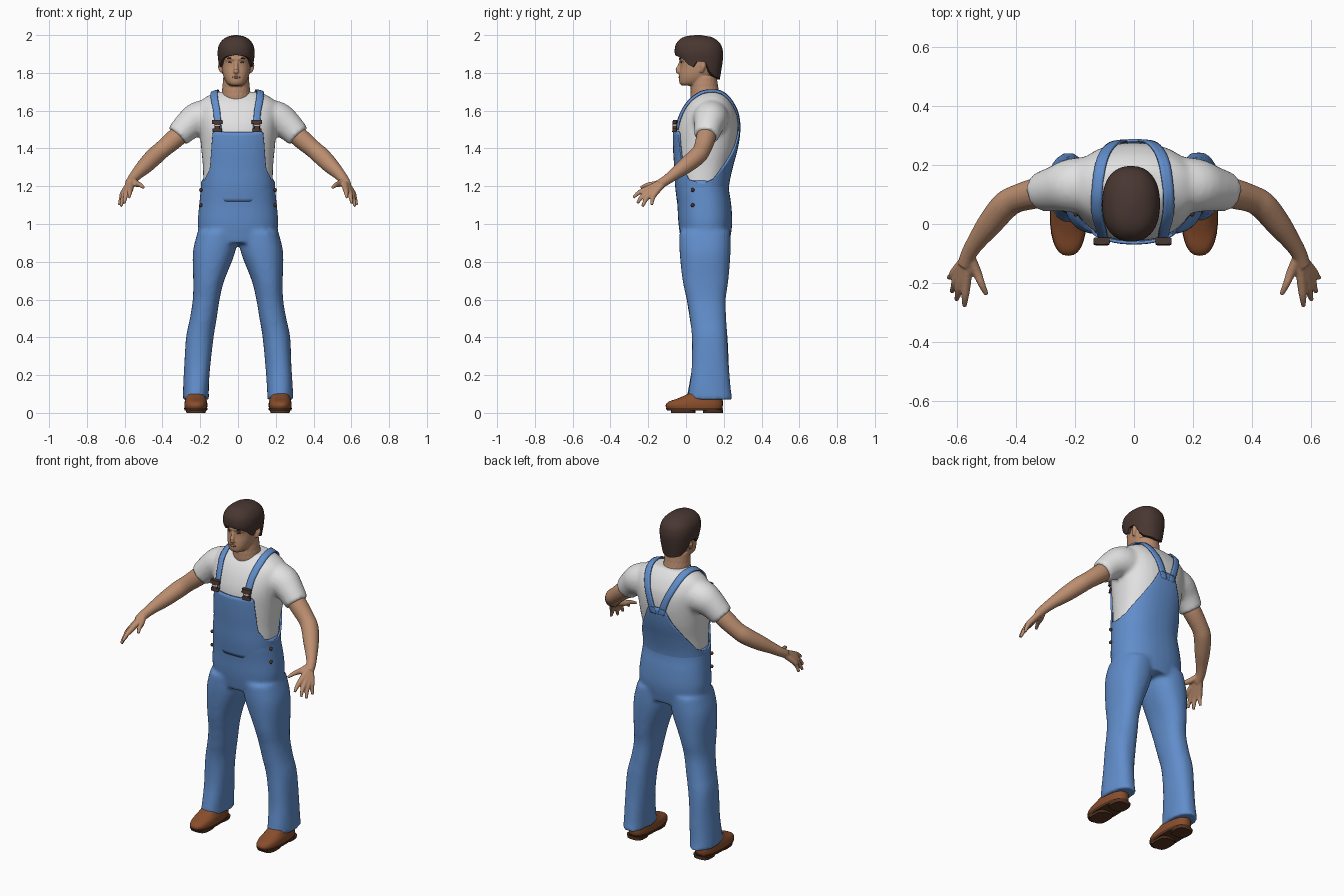
import bpy, bmesh, math
from mathutils import Vector

cube = bpy.data.objects.get("Cube")
if cube:
    bpy.data.objects.remove(cube, do_unlink=True)


def material(name, r, g, b):
    m = bpy.data.materials.new(name)
    m.use_nodes = True
    m.diffuse_color = (r, g, b, 1)
    node = m.node_tree.nodes["Principled BSDF"]
    node.inputs["Base Color"].default_value = (r, g, b, 1)
    node.inputs["Roughness"].default_value = 0.8
    return m


DENIM = material("denim blue", 0.12, 0.27, 0.6)
COTTON = material("white cotton", 0.76, 0.76, 0.76)
SKIN = material("skin", 0.5, 0.27, 0.16)
LIP = material("lip", 0.36, 0.16, 0.1)
HAIR = material("dark hair", 0.065, 0.038, 0.031)
LEATHER = material("brown leather", 0.25, 0.075, 0.025)
SOLE = material("dark sole", 0.09, 0.035, 0.015)
METAL = material("pale metal", 0.5, 0.42, 0.36)
MID = -0.01  # the head and straps sit a touch to one side


def spline(rows, steps=5):
    """Smooth curve through rows of numbers."""
    rows = [Vector(r) for r in rows]
    pts = [rows[0]] + rows + [rows[-1]]
    out = []
    for a, b, c, d in zip(pts, pts[1:], pts[2:], pts[3:]):
        for k in range(steps):
            t = k / steps
            out.append(b + (c - a) * (t / 2) + (2 * a - 5 * b + 4 * c - d) * (t * t / 2)
                       + (3 * b - a - 3 * c + d) * (t ** 3 / 2))
    return out + [rows[-1]]


def outline(cx, front, back, rx, z, a, p=2.3):
    """Point on a rounded section; angle a is 0 at the front."""
    s, c = math.sin(a), math.cos(a)
    q = 2 / p
    return Vector((cx + rx * math.copysign(abs(s) ** q, s),
                   (front + back) / 2 - (back - front) / 2 * math.copysign(abs(c) ** q, c), z))


def body(rows, n=32, p=2.3):
    """Rings from rows of z, centre x, front y, back y, half width."""
    return [[outline(r[1], r[2], r[3], r[4], r[0], math.tau * i / n, p) for i in range(n)]
            for r in (spline(rows) if len(rows) > 2 else rows)]


def tube(rows, n=14):
    """Rings along a path of x, y, z, radius."""
    path = spline(rows, 4)
    rings = []
    for i, r in enumerate(path):
        d = path[min(i + 1, len(path) - 1)].xyz - path[max(i - 1, 0)].xyz
        q = d.to_track_quat('Z', 'X')
        rings.append([r.xyz + q @ Vector((r[3] * math.cos(math.tau * k / n),
                                          r[3] * math.sin(math.tau * k / n), 0)) for k in range(n)])
    return rings


def flip(rows, s, col=0):
    return [tuple(v * s if i == col else v for i, v in enumerate(r)) for r in rows]


def build(name, mat, lofts, closed=True, caps=True, voxel=0, relax=0, smooth=True):
    """Skin each list of rings; optionally fuse them into one surface."""
    bm = bmesh.new()
    for rings in lofts:
        vs = [[bm.verts.new(p) for p in ring] for ring in rings]
        n = len(vs[0])
        for lo, hi in zip(vs, vs[1:]):
            for i in range(n if closed else n - 1):
                j = (i + 1) % n
                bm.faces.new((lo[i], lo[j], hi[j], hi[i]))
        if caps:
            bm.faces.new(vs[0])
            bm.faces.new(vs[-1])
    bmesh.ops.recalc_face_normals(bm, faces=bm.faces)
    me = bpy.data.meshes.new(name)
    bm.to_mesh(me)
    bm.free()
    me.materials.append(mat)
    ob = bpy.data.objects.new(name, me)
    bpy.context.collection.objects.link(ob)
    if smooth:
        bpy.ops.object.select_all(action='DESELECT')
        ob.select_set(True)
        bpy.context.view_layer.objects.active = ob
        bpy.ops.object.shade_smooth_by_angle(angle=math.radians(50))
    if voxel:
        m = ob.modifiers.new("fuse", 'REMESH')
        m.mode, m.voxel_size, m.use_smooth_shade = 'VOXEL', voxel, True
        m = ob.modifiers.new("relax", 'SMOOTH')
        m.factor, m.iterations = 0.5, relax
    return ob


def blob(name, mat, loc, size):
    bm = bmesh.new()
    bmesh.ops.create_uvsphere(bm, u_segments=14, v_segments=8, radius=1)
    for v in bm.verts:
        v.co = Vector(loc) + v.co * Vector(size)
    for f in bm.faces:
        f.smooth = True
    me = bpy.data.meshes.new(name)
    bm.to_mesh(me)
    bm.free()
    me.materials.append(mat)
    bpy.context.collection.objects.link(bpy.data.objects.new(name, me))


def cling(ob, target, gap, thick):
    m = ob.modifiers.new("cling", 'SHRINKWRAP')
    m.target, m.offset, m.wrap_mode = target, gap, 'ABOVE_SURFACE'
    m = ob.modifiers.new("thickness", 'SOLIDIFY')
    m.thickness, m.offset = thick, 0


# Shirt: torso and short sleeves fused
torso = [(1.08, 0, -.03, .21, .18), (1.2, 0, -.045, .215, .184), (1.3, 0, -.05, .235, .186),
         (1.4, 0, -.056, .262, .195), (1.5, 0, -.055, .276, .205), (1.58, 0, -.03, .27, .215),
         (1.64, 0, .005, .245, .205), (1.675, 0, .04, .22, .165), (1.7, 0, .07, .195, .11)]
sleeve = [(.13, .13, 1.565, .1), (.21, .13, 1.555, .093), (.265, .12, 1.52, .078), (.32, .108, 1.465, .066)]
shirt = build("shirt", COTTON, [body(torso)] + [tube(flip(sleeve, s), 20) for s in (1, -1)],
              voxel=.011, relax=6)

# Trousers: hips and legs fused
hips = [(.9, 0, -.025, .23, .195), (1, 0, -.04, .245, .213), (1.1, 0, -.046, .24, .206),
        (1.18, 0, -.055, .228, .198), (1.235, 0, -.057, .228, .192)]
leg = [(.07, .223, .005, .247, .069), (.12, .222, .012, .236, .068), (.25, .215, .03, .226, .069),
       (.4, .203, .032, .22, .073), (.5, .184, .02, .213, .071), (.6, .168, .003, .21, .071),
       (.7, .155, -.018, .224, .082), (.85, .127, -.034, .236, .112), (.96, .107, -.035, .235, .106)]


def folds(rings, s):
    """Soft cloth folds, strongest at knee and hem."""
    for ring in rings:
        mid = sum(ring, Vector()) / len(ring)
        for p in ring:
            a = math.atan2(p.y - mid.y, (p.x - mid.x) * s)
            w = .03 * max(0, 1 - p.z / .8) * math.sin(3 * a + 14 * p.z + s)
            p.xy = mid.xy + (p.xy - mid.xy) * (1 + w)
    return rings


build("trousers", DENIM, [body(hips)] + [folds(body(flip(leg, s, 1)), s) for s in (1, -1)],
      voxel=.012, relax=6)


def section(table, z):
    """Interpolated section row at height z."""
    for a, b in zip(table, table[1:]):
        if z <= b[0]:
            return a.lerp(b, max(0, (z - a[0]) / (b[0] - a[0])))
    return table[-1]


def edge(points, a):
    """Height of a cut edge at angle a, the same on both sides."""
    a = abs((a + math.pi) % math.tau - math.pi)
    for (a0, z0), (a1, z1) in zip(points, points[1:]):
        if a <= a1:
            return z0 + (z1 - z0) * (a - a0) / (a1 - a0)
    return points[-1][1]


def sheath(table, bottom, top, cols, rows):
    dense = spline(table)
    rings = []
    for k in range(rows + 1):
        ring = []
        for i in range(cols):
            a = math.tau * i / cols
            lo, hi = edge(bottom, a), edge(top, a)
            r = section(dense, lo + (hi - lo) * k / rows)
            ring.append(outline(r[1], r[2], r[3], r[4], r[0], a))
        rings.append(ring)
    return rings


# Bib front and pointed back panel
bib_top = [(0, 1.485), (.62, 1.49), (.72, 1.39), (.82, 1.29), (1.1, 1.235), (1.6, 1.215), (1.95, 1.24),
           (2.4, 1.33), (2.75, 1.42), (2.95, 1.5), (math.pi, 1.5)]
bib = build("bib", DENIM, [sheath(torso, [(0, 1.12), (math.pi, 1.12)], bib_top, 120, 20)], caps=False)
cling(bib, shirt, .008, .01)

# Shoulder straps, buckles and hip buttons
strap = [(.105, -.06, 1.5), (.112, -.03, 1.6), (.124, .04, 1.68), (.124, .11, 1.71), (.112, .18, 1.695),
         (.088, .25, 1.63), (.055, .28, 1.55), (.025, .28, 1.46)]
for s, side in ((1, "left"), (-1, "right")):
    ribbon = [[p + Vector((MID / 2 + w, 0, 0)) for w in (-.02, -.007, .007, .02)]
              for p in spline(flip(strap, s), 7)]
    ob = build(side + "_strap", DENIM, [ribbon], closed=False, caps=False)
    cling(ob, shirt, .009, .008)
    x = MID / 2 + .105 * s
    for part, mat, z, w, h in (("buckle_bar", HAIR, 1.54, .028, .011), ("buckle_plate", HAIR, 1.52, .014, .03),
                               ("buckle_foot", HAIR, 1.497, .024, .009), ("buckle_slot", METAL, 1.523, .018, .005)):
        rows = [(z - h, x, -.073, -.05, w), (z + h, x, -.069, -.045, w)]
        build(side + "_" + part, mat, [body(rows, 16, 5)])
    for z in (1.18, 1.1):
        blob(side + "_hip_button", SOLE, (.197 * s, .035, z), (.009, .01, .01))

# Arms with hands
arm = [(.27, .115, 1.51, .05), (.33, .105, 1.455, .052), (.4, .085, 1.395, .047), (.44, .06, 1.36, .048),
       (.49, 0, 1.31, .043), (.535, -.06, 1.265, .032), (.56, -.1, 1.235, .027), (.575, -.14, 1.21, .025)]
fingers = [((.57, -.205, 1.185), (.576, -.28, 1.14)), ((.588, -.197, 1.172), (.603, -.258, 1.11)),
           ((.6, -.182, 1.165), (.619, -.23, 1.093)), ((.607, -.162, 1.165), (.629, -.182, 1.1)),
           ((.535, -.16, 1.212), (.5, -.24, 1.192))]
for s, side in ((1, "left"), (-1, "right")):
    lofts = [tube(flip(arm, s), 18)]
    for knuckle, tip in fingers:
        rows = [(.56, -.105, 1.232, .018), knuckle + (.0165,),
                tuple((Vector(knuckle) + Vector(tip)) / 2 + Vector((0, -.004, .005))) + (.0125,), tip + (.008,)]
        lofts.append(tube(flip(rows, s), 12))
    build(side + "_arm", SKIN, lofts, voxel=.005, relax=3)

# Head with neck, nose, brow and ears
skull = [(1.732, MID, -.022, .06, .03), (1.745, MID, -.034, .09, .048), (1.77, MID, -.037, .13, .063),
         (1.8, MID, -.035, .155, .072), (1.84, MID, -.03, .172, .077), (1.88, MID, -.033, .178, .078),
         (1.92, MID, -.03, .175, .076), (1.96, MID, 0, .155, .058), (1.98, MID, .03, .13, .035)]
neck = [(-.005, .115, 1.62, .085), (MID, .1, 1.69, .077), (MID, .095, 1.78, .068)]
nose = [(MID, -.028, 1.862, .008), (MID, -.036, 1.835, .01), (MID, -.043, 1.812, .014), (MID, -.03, 1.803, .012)]
lofts = [body(skull), tube(neck, 20), tube(nose)]
for s in (1, -1):
    lofts.append(tube([(MID + .005 * s, -.03, 1.872, .008), (MID + .03 * s, -.025, 1.877, .01),
                       (MID + .055 * s, -.006, 1.868, .008)]))
    lofts.append(tube([(MID + .078 * s, .09, 1.862, .009), (MID + .083 * s, .093, 1.84, .015),
                       (MID + .077 * s, .08, 1.803, .009)]))
    blob("brow", HAIR, (MID + .032 * s, -.031, 1.877), (.018, .006, .004))
    blob("eye", SOLE, (MID + .031 * s, -.024, 1.856), (.012, .005, .005))
build("head", SKIN, lofts, voxel=.005, relax=3)
blob("mouth", LIP, (MID, -.036, 1.777), (.023, .005, .006))

# Hair cap with cut fringe, sideburns and nape
mop = [(1.76, MID, -.02, .178, .075), (1.82, MID, -.035, .188, .088), (1.87, MID, -.05, .195, .095),
       (1.91, MID, -.06, .196, .098), (1.95, MID, -.054, .185, .09), (1.98, MID, -.03, .155, .066),
       (1.995, MID, .005, .12, .035), (2, MID, .05, .08, .01)]
hairline = [(0, 1.895), (.5, 1.887), (.85, 1.872), (1.05, 1.845), (1.3, 1.83), (1.45, 1.86), (1.75, 1.86),
            (1.95, 1.81), (2.3, 1.78), (math.pi, 1.765)]
cap = sheath(mop, hairline, [(0, 2), (math.pi, 2)], 64, 24)
core = [p.lerp(Vector((MID, .07, p.z)), .35) for p in cap[0]]
build("hair", HAIR, [[core] + cap])

# Shoes with sole and heel
shoe = [(.02, .223, -.1, .19, .058), (.04, .223, -.108, .195, .061), (.06, .223, -.09, .195, .059),
        (.08, .223, -.035, .192, .054), (.11, .223, .03, .18, .048)]
for s, side in ((1, "left"), (-1, "right")):
    build(side + "_shoe", LEATHER, [body(flip(shoe, s, 1), 28, 2.5)])
    sole = [(.012, .223, -.1, .19, .059), (.026, .223, -.107, .196, .063)]
    build(side + "_sole", SOLE, [body(flip(sole, s, 1), 28, 2.5)])
    for part, y0, y1 in (("heel", .09, .195), ("tread", -.08, .05)):
        build(side + "_" + part, SOLE, [body(flip([(0, .223, y0, y1, .05), (.018, .223, y0, y1, .055)], s, 1), 20, 3)])
